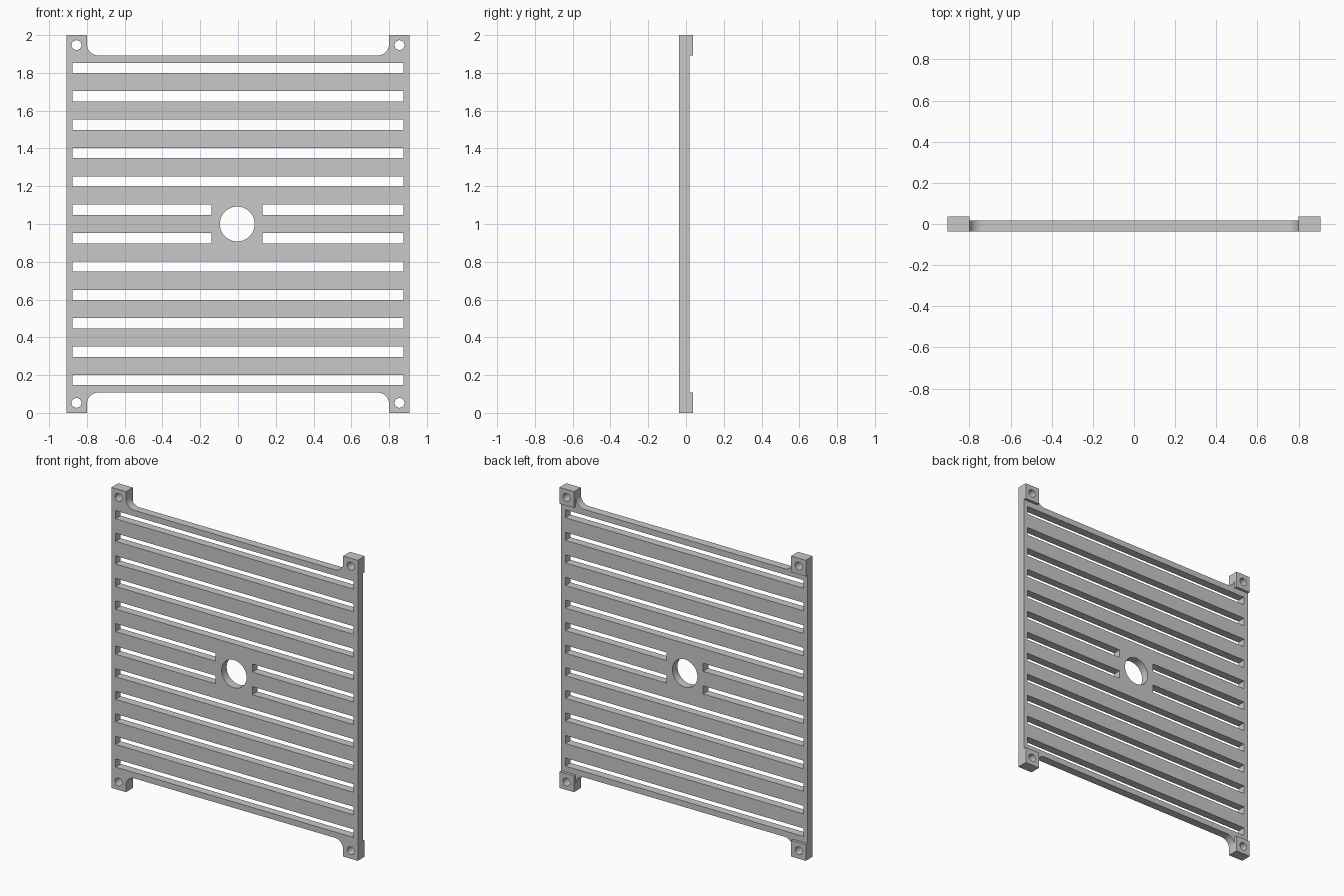
import bpy
import bmesh
from math import pi, sin, cos, radians
from mathutils import Matrix, Vector

if "Cube" in bpy.data.objects:
    bpy.data.objects.remove(bpy.data.objects["Cube"], do_unlink=True)

HALF_W, HEIGHT = 0.907, 2.0
FRONT, PLATE_BACK, PAD_BACK = -0.036, 0.018, 0.036
PAD_IN, PAD_H = 0.80, 0.108          # inner edge and height of a corner pad
FILLET = 0.062
MID = -0.004                         # centre of the round opening
SCREW_X, SCREW_Z, SCREW_R = 0.855, 0.053, 0.026

grey = bpy.data.materials.new("light grey metal")
grey.use_nodes = True
colour = (0.58, 0.58, 0.58, 1)
grey.diffuse_color = colour
grey.node_tree.nodes["Principled BSDF"].inputs["Base Color"].default_value = colour


def arc(cx, cz, r, start, end, n):
    angles = [radians(start + (end - start) * i / n) for i in range(n + 1)]
    return [(cx + r * cos(a), cz + r * sin(a)) for a in angles]


def circle(cx, cz, r, n):
    return arc(cx, cz, r, 0, 360, n)[:-1]


def rect(x0, x1, z0, z1):
    return [(x0, z0), (x1, z0), (x1, z1), (x0, z1)]


def panel(name, loops, y0, y1):
    """Extrude an outline with holes, drawn in x and z, from y0 to y1."""
    curve = bpy.data.curves.new(name + "_profile", "CURVE")
    curve.dimensions, curve.fill_mode = "2D", "BOTH"
    curve.extrude = (y1 - y0) / 2
    for loop in loops:
        spline = curve.splines.new("POLY")
        spline.points.add(len(loop) - 1)
        for point, (x, z) in zip(spline.points, loop):
            point.co = (x, z, 0, 1)
        spline.use_cyclic_u = True
    helper = bpy.data.objects.new(name + "_profile", curve)
    bpy.context.collection.objects.link(helper)
    graph = bpy.context.evaluated_depsgraph_get()
    mesh = bpy.data.meshes.new_from_object(helper.evaluated_get(graph))
    bpy.data.objects.remove(helper, do_unlink=True)

    mesh.transform(Matrix.Translation(Vector((0, (y0 + y1) / 2, 0))) @ Matrix.Rotation(pi / 2, 4, "X"))
    bm = bmesh.new()
    bm.from_mesh(mesh)
    bmesh.ops.remove_doubles(bm, verts=bm.verts, dist=0.0001)
    bmesh.ops.recalc_face_normals(bm, faces=bm.faces)
    bm.to_mesh(mesh)
    bm.free()
    mesh.name = name
    mesh.materials.clear()
    mesh.materials.append(grey)
    obj = bpy.data.objects.new(name, mesh)
    bpy.context.collection.objects.link(obj)
    bpy.ops.object.select_all(action="DESELECT")
    obj.select_set(True)
    bpy.context.view_layer.objects.active = obj
    bpy.ops.object.shade_smooth_by_angle(angle=radians(30))


# Outline: one upper right quarter, mirrored to the other three
quarter = [(HALF_W, HEIGHT), (PAD_IN, HEIGHT)]
quarter += arc(PAD_IN - FILLET, HEIGHT - PAD_H + FILLET, FILLET, 0, -90, 10)
top_edge = quarter + [(-x, z) for x, z in reversed(quarter)]
outline = top_edge + [(x, HEIGHT - z) for x, z in reversed(top_edge)]
loops = [outline, circle(MID, 1.0, 0.092, 48)]

# Twelve vent slots, the middle two split around the round opening
SLOT_X, SLOT_H, PITCH = 0.876, 0.054, 0.1502
for i in range(12):
    z = 1.0 + (i - 5.5) * PITCH
    spans = [(-SLOT_X, SLOT_X)]
    if i in (5, 6):
        spans = [(-SLOT_X, MID - 0.135), (MID + 0.135, SLOT_X)]
    loops += [rect(a, b, z - SLOT_H / 2, z + SLOT_H / 2) for a, b in spans]

# Screw holes and raised corner pads on the back
corners = [(sx, sz) for sx in (-1, 1) for sz in (-1, 1)]
for sx, sz in corners:
    hole = circle(sx * SCREW_X, 1 + sz * (1 - SCREW_Z), SCREW_R, 24)
    loops.append(hole)
    x0, x1 = sorted((sx * PAD_IN, sx * HALF_W))
    z0, z1 = sorted((1 + sz * (1 - PAD_H), 1 + sz))
    name = ("upper" if sz > 0 else "lower") + ("_left" if sx > 0 else "_right") + "_corner_pad"
    panel(name, [rect(x0, x1, z0, z1), hole], PLATE_BACK, PAD_BACK)

panel("vent_plate", loops, FRONT, PLATE_BACK)
